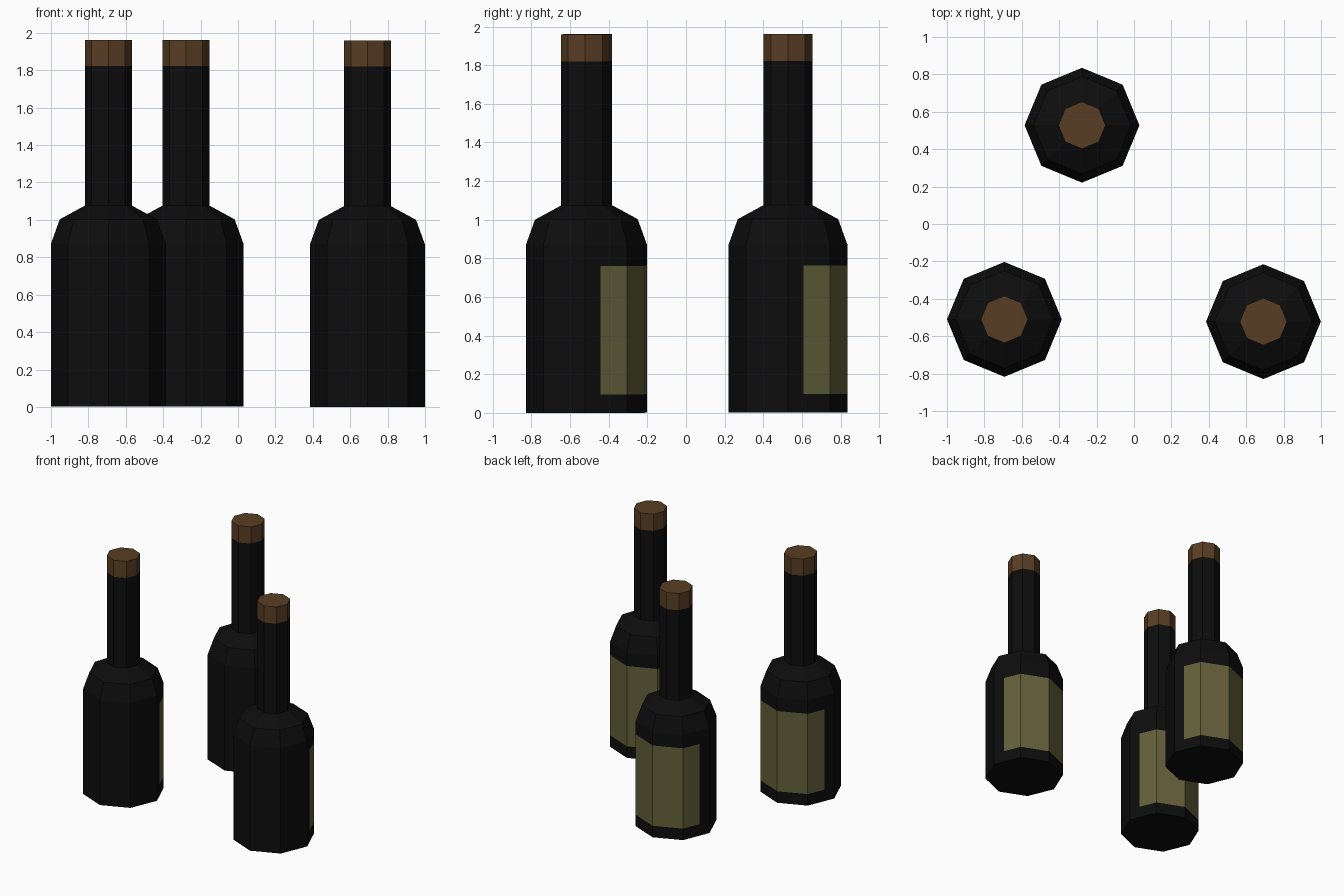
import bpy
import bmesh
from math import cos, sin, pi
from mathutils import Vector

cube = bpy.data.objects.get("Cube")
if cube:
    bpy.data.objects.remove(cube, do_unlink=True)


def material(name, rgb):
    mat = bpy.data.materials.new(name)
    mat.use_nodes = True
    mat.diffuse_color = (*rgb, 1)
    mat.node_tree.nodes["Principled BSDF"].inputs["Base Color"].default_value = (*rgb, 1)
    return mat


glass = material("dark glass", (0.004, 0.004, 0.004))
paper = material("olive label", (0.125, 0.115, 0.042))
cork = material("brown cork", (0.1, 0.047, 0.017))

SIDES = 8
LABEL_BOTTOM, LABEL_TOP = 0.095, 0.76
LABEL_EDGE = 0.37  # how far along its side facet the label begins


def octagon(split_for_label=False):
    """Unit octagon, optionally with extra points where the label ends."""
    corners = [Vector((cos(2 * pi * i / SIDES), sin(2 * pi * i / SIDES))) for i in range(SIDES)]
    if split_for_label:
        right = corners[0].lerp(corners[1], LABEL_EDGE)
        left = corners[4].lerp(corners[3], LABEL_EDGE)
        corners.insert(4, left)
        corners.insert(1, right)
    return corners


def loft(name, outline, profile, mats):
    """Closed solid through (radius, height) rings of the outline."""
    bm = bmesh.new()
    rings = [[bm.verts.new((p.x * r, p.y * r, z)) for p in outline] for r, z in profile]
    n = len(outline)
    for low, high in zip(rings, rings[1:]):
        for i in range(n):
            j = (i + 1) % n
            bm.faces.new((low[i], low[j], high[j], high[i]))
    bm.faces.new(rings[0][::-1])
    bm.faces.new(rings[-1])
    mesh = bpy.data.meshes.new(name)
    bm.to_mesh(mesh)
    bm.free()
    for mat in mats:
        mesh.materials.append(mat)
    return mesh


# Bottle body, shoulder and neck
body = loft("bottle", octagon(True),
            [(0.307, 0), (0.307, LABEL_BOTTOM), (0.307, LABEL_TOP), (0.307, 0.87),
             (0.26, 1.0), (0.126, 1.073), (0.126, 1.82)], [glass, paper])

# Label wraps the back facets between its two heights
for face in body.polygons:
    c = face.center
    if LABEL_BOTTOM < c.z < LABEL_TOP and c.y > 0.1:
        face.material_index = 1

# Cork cap
cap = loft("cork", octagon(), [(0.126, 1.82), (0.126, 1.958)], [cork])

# Three bottles standing apart
places = {"right": (-0.693, -0.51, 0.003),
          "left": (0.692, -0.522, 0),
          "back": (-0.278, 0.528, 0.003)}
for place, location in places.items():
    for part, mesh in (("bottle", body), ("cork", cap)):
        obj = bpy.data.objects.new(f"{place}_{part}", mesh)
        obj.location = location
        bpy.context.collection.objects.link(obj)
